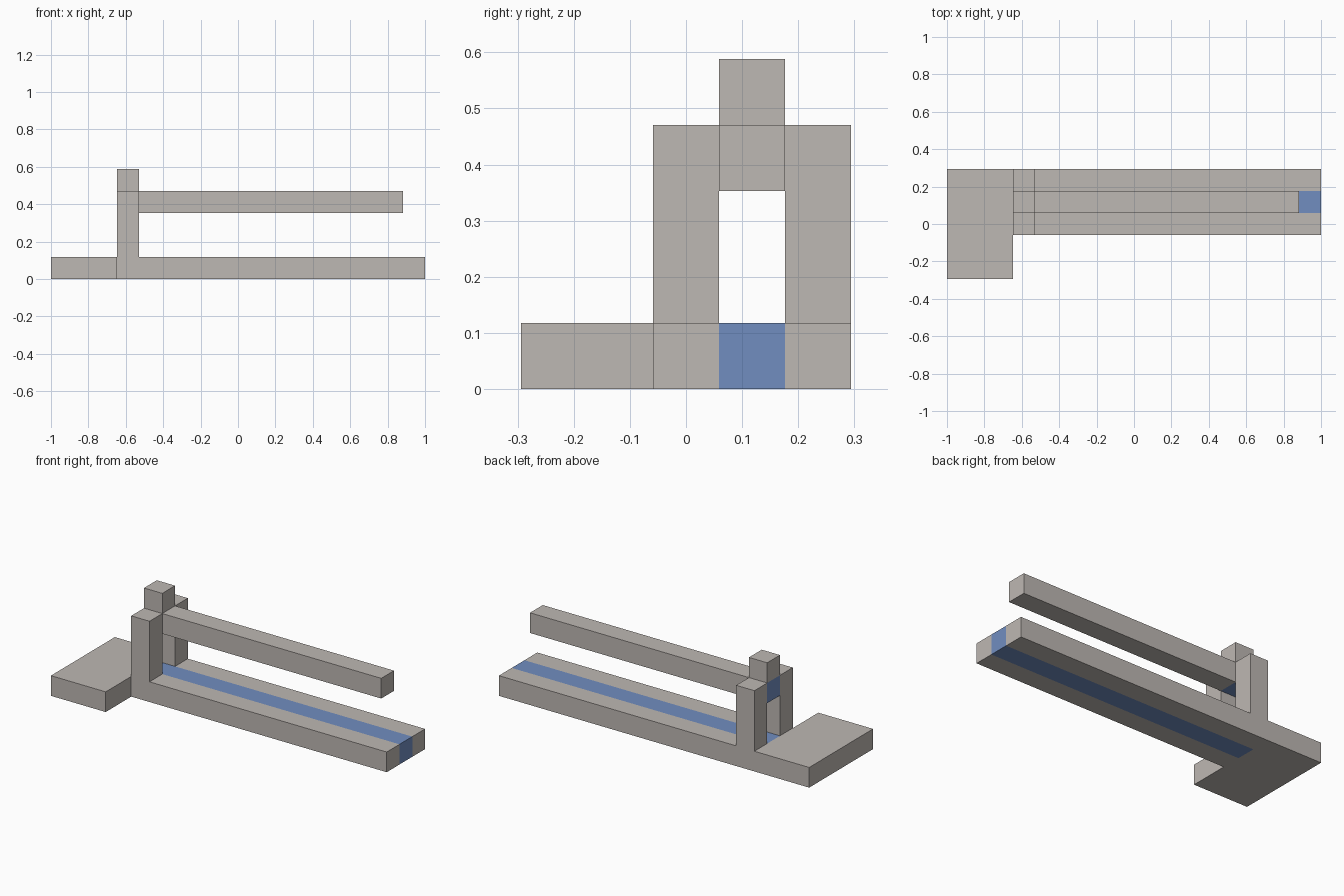
import bpy
import bmesh
from mathutils import Vector

U = 2 / 17                          # one module of the design
ORIGIN = Vector((-8.5, -2.5, 0))    # corner of the module grid

cube = bpy.data.objects.get("Cube")
if cube:
    bpy.data.objects.remove(cube, do_unlink=True)


def material(name, colour):
    mat = bpy.data.materials.new(name)
    mat.use_nodes = True
    mat.diffuse_color = colour
    mat.node_tree.nodes["Principled BSDF"].inputs["Base Color"].default_value = colour
    return mat


def slab(name, outline, bottom, height, mat):
    """Extrude a plan outline, given in modules, upwards."""
    bm = bmesh.new()
    verts = [bm.verts.new((Vector((x, y, bottom)) + ORIGIN) * U) for x, y in outline]
    face = bm.faces.new(verts)
    grown = bmesh.ops.extrude_face_region(bm, geom=[face], use_keep_orig=True)
    top = [v for v in grown["geom"] if isinstance(v, bmesh.types.BMVert)]
    bmesh.ops.translate(bm, verts=top, vec=(0, 0, height * U))
    bmesh.ops.recalc_face_normals(bm, faces=bm.faces)
    mesh = bpy.data.meshes.new(name)
    bm.to_mesh(mesh)
    bm.free()
    mesh.materials.append(mat)
    obj = bpy.data.objects.new(name, mesh)
    bpy.context.collection.objects.link(obj)
    return obj


def rect(x0, x1, y0, y1):
    return [(x0, y0), (x1, y0), (x1, y1), (x0, y1)]


grey = material("warm grey", (0.515, 0.479, 0.451, 1))
blue = material("soft blue", (0.165, 0.270, 0.527, 1))

# Foot plate with two long rails, leaving a slot between them
slab("forked_base", [(0, 0), (3, 0), (3, 2), (17, 2), (17, 3), (3, 3),
                     (3, 4), (17, 4), (17, 5), (0, 5)], 0, 1, grey)
slab("blue_strip", rect(3, 17, 3, 4), 0, 1, blue)

# Pair of upright posts
for name, y in (("front_post", 2), ("back_post", 4)):
    slab(name, rect(3, 4, y, y + 1), 1, 3, grey)

# Pivot held between the posts, its cap and the long arm
slab("pivot_block", rect(3, 4, 3, 4), 3, 1, blue)
slab("pivot_cap", rect(3, 4, 3, 4), 4, 1, grey)
slab("upper_arm", rect(4, 16, 3, 4), 3, 1, grey)
